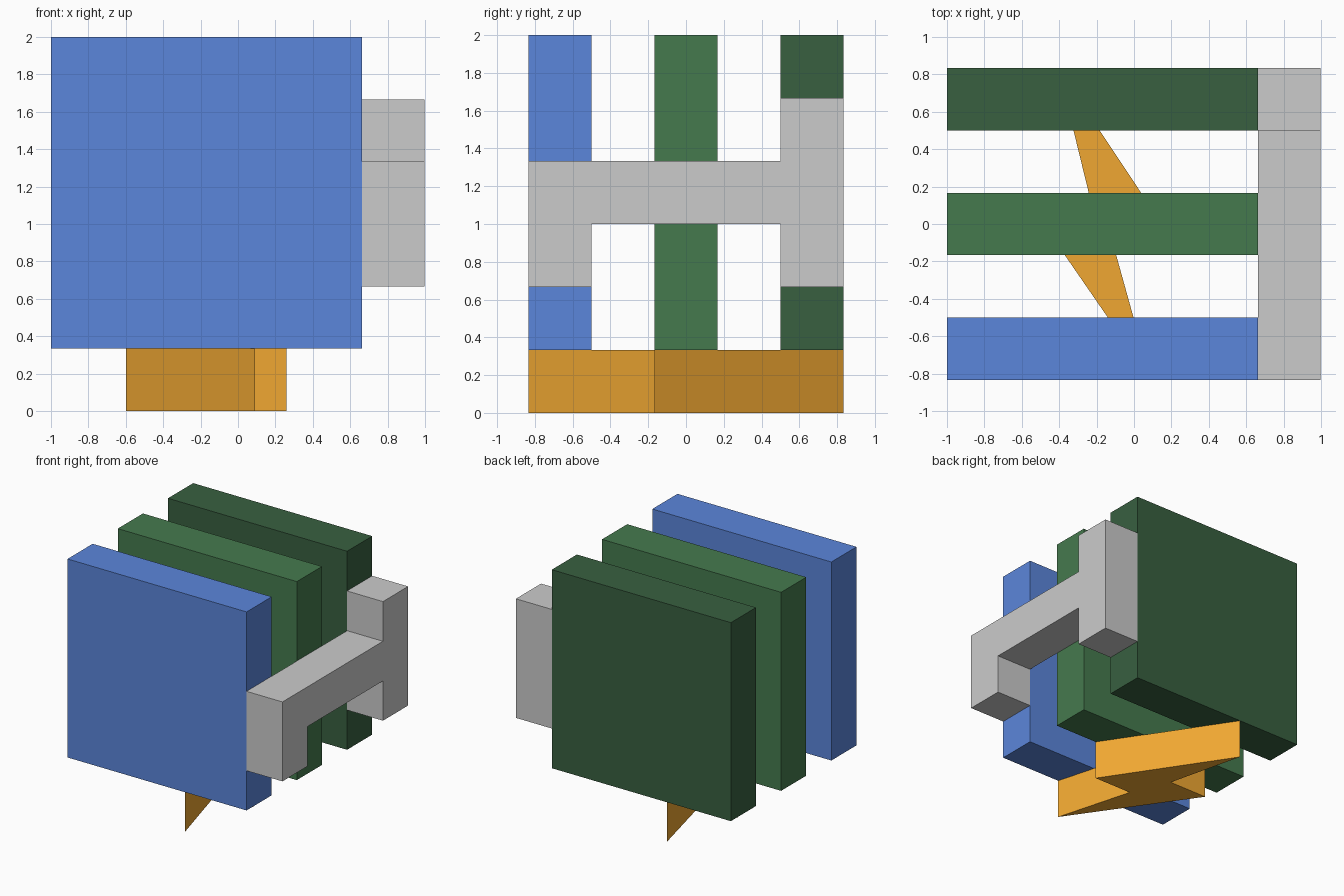
import bpy, bmesh
from mathutils import Vector

if "Cube" in bpy.data.objects:
    bpy.data.objects.remove(bpy.data.objects["Cube"])

T = 1 / 3  # common thickness of every part


def material(name, rgb):
    m = bpy.data.materials.new(name)
    m.diffuse_color = (*rgb, 1)
    m.use_nodes = True
    m.node_tree.nodes["Principled BSDF"].inputs["Base Color"].default_value = m.diffuse_color
    return m


def prism(name, points, direction, mat=None):
    """Extrude a closed 3D outline along a direction vector."""
    bm = bmesh.new()
    face = bm.faces.new([bm.verts.new(p) for p in points])
    ext = bmesh.ops.extrude_face_region(bm, geom=[face], use_keep_orig=True)
    new = [v for v in ext["geom"] if isinstance(v, bmesh.types.BMVert)]
    bmesh.ops.translate(bm, verts=new, vec=Vector(direction))
    bmesh.ops.recalc_face_normals(bm, faces=bm.faces)
    mesh = bpy.data.meshes.new(name)
    bm.to_mesh(mesh)
    bm.free()
    ob = bpy.data.objects.new(name, mesh)
    bpy.context.collection.objects.link(ob)
    if mat:
        mesh.materials.append(mat)
    return ob


# Three upright slabs, front to back
slabs = [
    ("front_slab", -2.5 * T, (0.105, 0.238, 0.708)),
    ("middle_slab", -0.5 * T, (0.06, 0.195, 0.076)),
    ("back_slab", 1.5 * T, (0.04, 0.117, 0.051)),
]
for name, y, rgb in slabs:
    outline = [(-1, y, T), (0.663, y, T), (0.663, y, 2), (-1, y, 2)]
    prism(name, outline, (0, T, 0), material(name + "_colour", rgb))

# Grey connecting bracket on the right ends (y, z profile in thirds)
bracket = [(-2.5, 2), (-1.5, 2), (-1.5, 3), (1.5, 3), (1.5, 2),
           (2.5, 2), (2.5, 5), (1.5, 5), (1.5, 4), (-2.5, 4)]
prism("side_bracket", [(0.663, y * T, z * T) for y, z in bracket], (T, 0, 0))

# Zigzag bolt under the slabs (x, y plan outline)
bolt = [(0.09, -0.833), (-0.095, -0.167), (0.26, -0.167),
        (-0.405, 0.833), (-0.242, 0.167), (-0.6, 0.167)]
prism("zigzag_base", [(x, y, 0) for x, y in bolt], (0, 0, T),
      material("base_colour", (0.87, 0.39, 0.032)))
